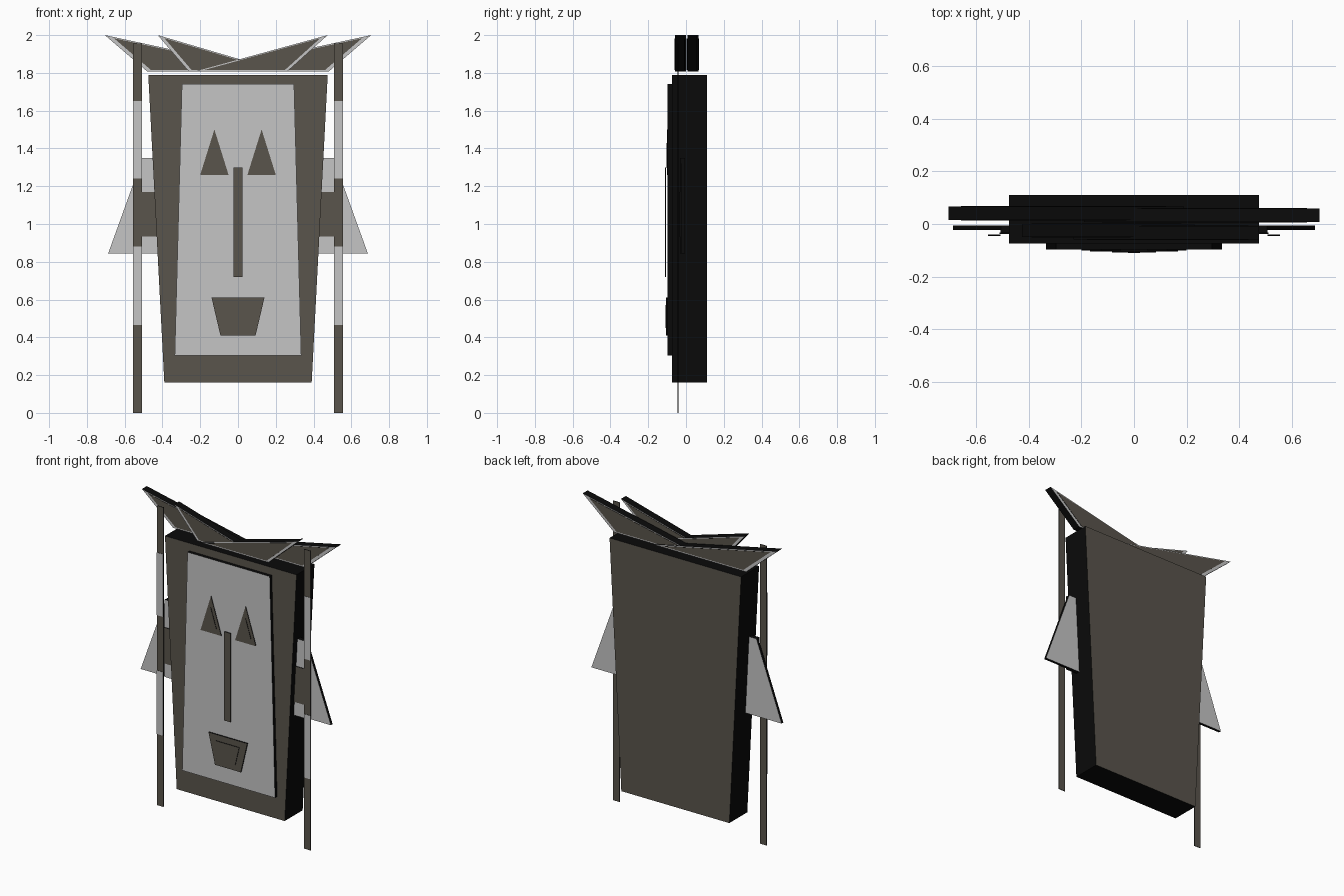
import bpy, bmesh

if "Cube" in bpy.data.objects:
    bpy.data.objects.remove(bpy.data.objects["Cube"])


def material(name, rgb):
    m = bpy.data.materials.new(name)
    m.diffuse_color = (*rgb, 1.0)
    m.use_nodes = True
    m.node_tree.nodes["Principled BSDF"].inputs["Base Color"].default_value = m.diffuse_color
    return m


BROWN = material("dark brown", (0.100, 0.089, 0.072))
GREY = material("light grey", (0.56, 0.56, 0.56))
BLACK = material("black edge", (0.003, 0.003, 0.003))


def slab(name, outline, y0, y1, face):
    """Extrude an (x, z) outline from y0 to y1; broad faces coloured, rim black."""
    bm = bmesh.new()
    base = bm.faces.new([bm.verts.new((x, y0, z)) for x, z in outline])
    ext = bmesh.ops.extrude_face_region(bm, geom=[base])
    for v in ext["geom"]:
        if isinstance(v, bmesh.types.BMVert):
            v.co.y = y1
    bmesh.ops.recalc_face_normals(bm, faces=bm.faces)
    for f in bm.faces:
        f.material_index = 0 if abs(f.normal.y) > 0.9 else 1
    mesh = bpy.data.meshes.new(name)
    bm.to_mesh(mesh)
    bm.free()
    mesh.materials.append(face)
    mesh.materials.append(BLACK)
    obj = bpy.data.objects.new(name, mesh)
    bpy.context.collection.objects.link(obj)
    return obj


def box(x0, x1, z0, z1):
    return [(x0, z0), (x1, z0), (x1, z1), (x0, z1)]


def taper(bottom, z0, top, z1):
    return [(-bottom, z0), (bottom, z0), (top, z1), (-top, z1)]


def flip(outline, s):
    return [(s * x, z) for x, z in outline]


def shrink(outline, k):
    cx = sum(p[0] for p in outline) / len(outline)
    cz = sum(p[1] for p in outline) / len(outline)
    return [(cx + (x - cx) * k, cz + (z - cz) * k) for x, z in outline]


# Head block and face plate
slab("head", taper(0.39, 0.16, 0.475, 1.79), -0.075, 0.11, BROWN)
slab("face_plate", taper(0.335, 0.305, 0.297, 1.74), -0.097, -0.075, GREY)

# Mouth in two steps, and the nose
mouth = taper(0.093, 0.41, 0.14, 0.61)
slab("mouth", mouth, -0.105, -0.097, BROWN)
slab("mouth_inner", shrink(mouth, 0.6), -0.109, -0.105, BROWN)
slab("nose", box(-0.023, 0.023, 0.72, 1.30), -0.111, -0.105, BROWN)

for s, side in ((-1, "left"), (1, "right")):
    # Eyes
    eye = flip([(0.05, 1.26), (0.2, 1.26), (0.125, 1.5)], s)
    slab(f"{side}_eye", eye, -0.101, -0.097, BROWN)
    slab(f"{side}_eye_inner", shrink(eye, 0.55), -0.104, -0.101, BROWN)

    # Ears: flared plate, front patch and dark band
    slab(f"{side}_ear", flip([(0.41, 0.845), (0.687, 0.845), (0.505, 1.35),
                              (0.44, 1.35)], s), -0.023, -0.005, GREY)
    slab(f"{side}_ear_patch", flip(box(0.42, 0.508, 0.845, 1.35), s), -0.033, -0.023, GREY)
    slab(f"{side}_ear_band", flip(box(0.42, 0.51, 0.935, 1.17), s), -0.038, -0.033, BROWN)

    # Hanging strips with light bands on the front
    slab(f"{side}_strip", flip(box(0.508, 0.555, 0, 1.955), s), -0.044, -0.040, BROWN)
    for i, (z0, z1) in enumerate(((0.465, 0.88), (1.24, 1.65))):
        slab(f"{side}_strip_band_{i}", flip(box(0.508, 0.555, z0, z1), s),
             -0.046, -0.044, GREY)

    # Crown spikes: long outer ones behind, short inner ones in front
    shift = 0.004 * s
    for part, outline, y0, y1 in (
            ("outer", [(-0.19, 1.807), (0.48, 1.807), (0.705, 2.0)], 0.012, 0.062),
            ("inner", [(-0.23, 1.807), (0.26, 1.807), (0.45 + 0.025 * s, 2.0)],
             -0.054, -0.004)):
        spike = flip(outline, s)
        slab(f"{side}_{part}_spike", spike, y0 - shift, y1 - shift, GREY)
        slab(f"{side}_{part}_spike_inlay", shrink(spike, 0.87),
             y0 - shift - 0.002, y1 - shift + 0.002, BROWN)
